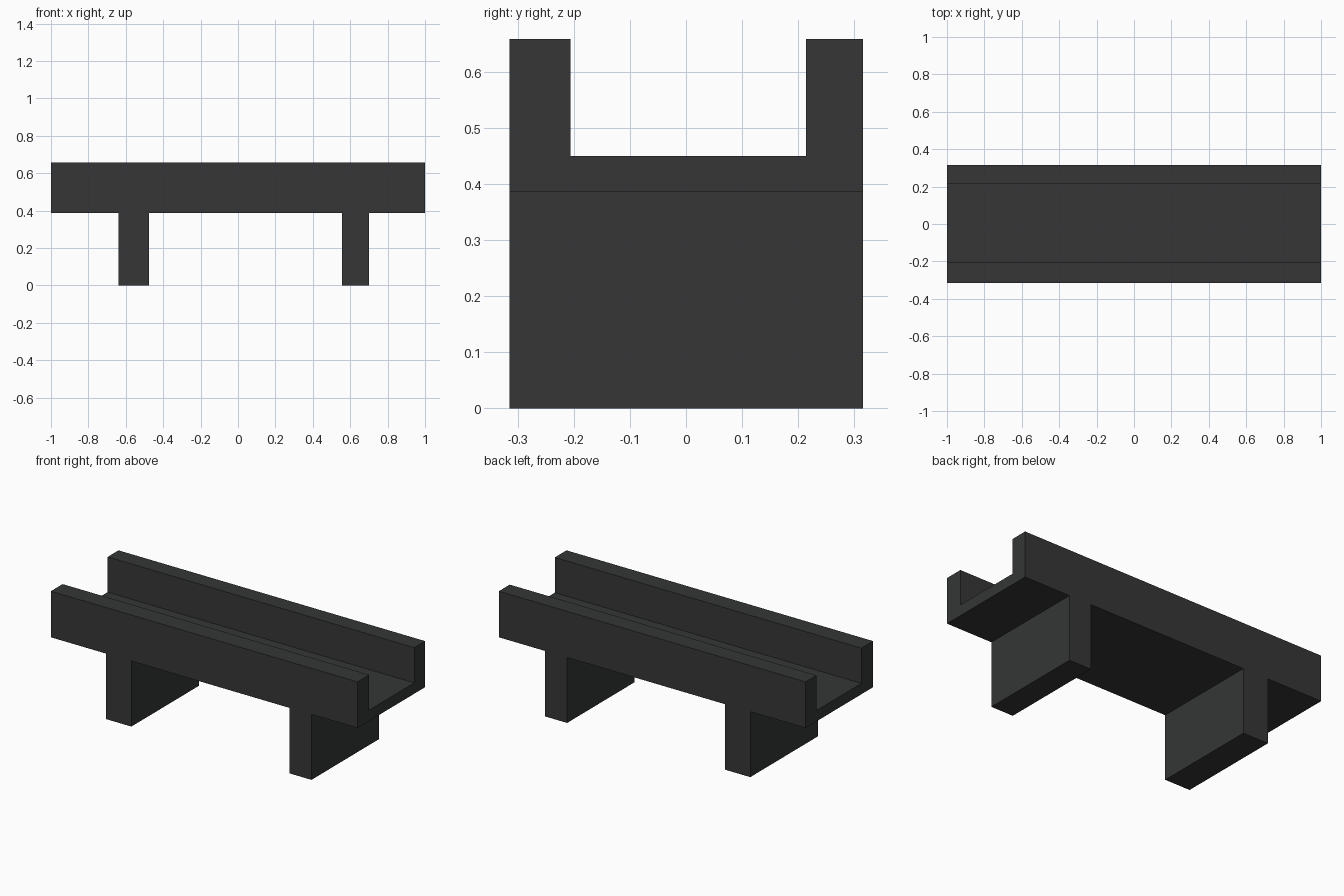
import bpy, bmesh

if "Cube" in bpy.data.objects:
    bpy.data.objects.remove(bpy.data.objects["Cube"])

HALF_LEN, HALF_WIDTH = 1.0, 0.315
DECK_Z, FLOOR_Z, TOP_Z = 0.386, 0.45, 0.658


def extrude_profile(name, points, y0, y1):
    """Extrude an x-z outline from y0 to y1."""
    bm = bmesh.new()
    face = bm.faces.new([bm.verts.new((x, y0, z)) for x, z in points])
    geom = bmesh.ops.extrude_face_region(bm, geom=[face])["geom"]
    verts = [g for g in geom if isinstance(g, bmesh.types.BMVert)]
    bmesh.ops.translate(bm, verts=verts, vec=(0, y1 - y0, 0))
    bmesh.ops.recalc_face_normals(bm, faces=bm.faces)
    mesh = bpy.data.meshes.new(name)
    bm.to_mesh(mesh)
    bm.free()
    obj = bpy.data.objects.new(name, mesh)
    bpy.context.collection.objects.link(obj)
    return obj


# Side outline: long beam with two slab supports below
outline = [(-HALF_LEN, TOP_Z), (-HALF_LEN, DECK_Z)]
for left, right in [(-0.64, -0.475), (0.555, 0.70)]:
    outline += [(left, DECK_Z), (left, 0), (right, 0), (right, DECK_Z)]
outline += [(HALF_LEN, DECK_Z), (HALF_LEN, TOP_Z)]
trough = extrude_profile("trough_on_supports", outline, -HALF_WIDTH, HALF_WIDTH)

# Open channel cut along the top, leaving a wall on each side
cut = [(-1.2, FLOOR_Z), (1.2, FLOOR_Z), (1.2, 1.0), (-1.2, 1.0)]
cutter = extrude_profile("channel_cutter", cut, -0.206, 0.214)
cutter.hide_render = True
cutter.display_type = 'WIRE'
mod = trough.modifiers.new("channel", 'BOOLEAN')
mod.operation = 'DIFFERENCE'
mod.solver = 'EXACT'
mod.object = cutter

# Dark grey finish
dark = bpy.data.materials.new("dark_grey")
dark.diffuse_color = (0.035, 0.037, 0.036, 1)
dark.use_nodes = True
dark.node_tree.nodes["Principled BSDF"].inputs["Base Color"].default_value = dark.diffuse_color
trough.data.materials.append(dark)
